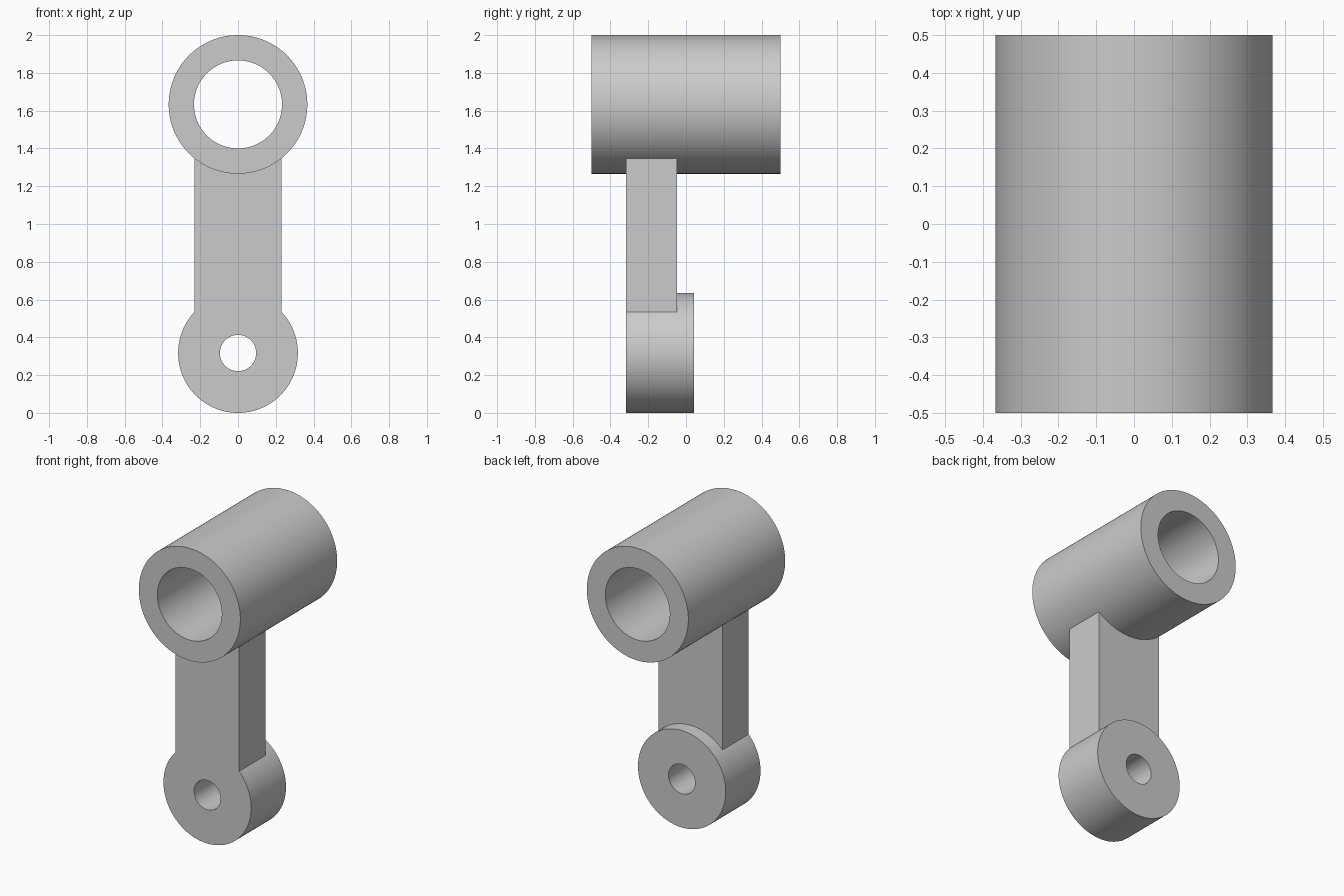
import bpy, bmesh, math

cube = bpy.data.objects.get("Cube")
if cube:
    bpy.data.objects.remove(cube, do_unlink=True)

# Shared grey material
GREY = (0.6, 0.6, 0.6, 1.0)
grey = bpy.data.materials.new("plain grey")
grey.use_nodes = True
grey.diffuse_color = GREY
grey.node_tree.nodes["Principled BSDF"].inputs["Base Color"].default_value = GREY

TOP_Z, TOP_R, BORE_R = 1.633, 0.367, 0.233
EYE_Z, EYE_R, PIN_R = 0.317, 0.317, 0.096
FRONT, ARM_BACK, EYE_BACK = -0.317, -0.047, 0.043
HALF_W = 0.231
SEGMENTS = 128


def finish(name, bm):
    bmesh.ops.recalc_face_normals(bm, faces=bm.faces)
    mesh = bpy.data.meshes.new(name)
    bm.to_mesh(mesh)
    bm.free()
    obj = bpy.data.objects.new(name, mesh)
    bpy.context.collection.objects.link(obj)
    mesh.materials.append(grey)
    bpy.ops.object.select_all(action="DESELECT")
    obj.select_set(True)
    bpy.context.view_layer.objects.active = obj
    bpy.ops.object.shade_smooth_by_angle(angle=math.radians(30))
    return obj


def tube(name, z, outer, inner, y0, y1):
    """Hollow cylinder along y."""
    bm = bmesh.new()
    section = [(outer, y0), (outer, y1), (inner, y1), (inner, y0)]
    rings = []
    for i in range(SEGMENTS):
        a = math.tau * i / SEGMENTS
        rings.append([bm.verts.new((r * math.cos(a), y, z + r * math.sin(a)))
                      for r, y in section])
    for i, ring in enumerate(rings):
        following = rings[(i + 1) % SEGMENTS]
        for j in range(4):
            k = (j + 1) % 4
            bm.faces.new((ring[j], ring[k], following[k], following[j]))
    return finish(name, bm)


def arm(name, steps=32):
    """Flat bar whose ends are curved to meet the two tubes."""
    bm = bmesh.new()
    columns = []
    for i in range(steps + 1):
        x = HALF_W * (2 * i / steps - 1)
        low = EYE_Z + math.sqrt(EYE_R ** 2 - x * x) - 0.001
        high = TOP_Z - math.sqrt(TOP_R ** 2 - x * x) + 0.001
        columns.append([bm.verts.new((x, y, z)) for y, z in
                        ((FRONT, low), (FRONT, high), (ARM_BACK, high), (ARM_BACK, low))])
    for a, b in zip(columns, columns[1:]):
        for j in range(4):
            k = (j + 1) % 4
            bm.faces.new((a[j], a[k], b[k], b[j]))
    bm.faces.new(columns[0])
    bm.faces.new(columns[-1])
    return finish(name, bm)


tube("upper_sleeve", TOP_Z, TOP_R, BORE_R, -0.5, 0.5)
tube("lower_eye", EYE_Z, EYE_R, PIN_R, FRONT, EYE_BACK)
arm("connecting_arm")
